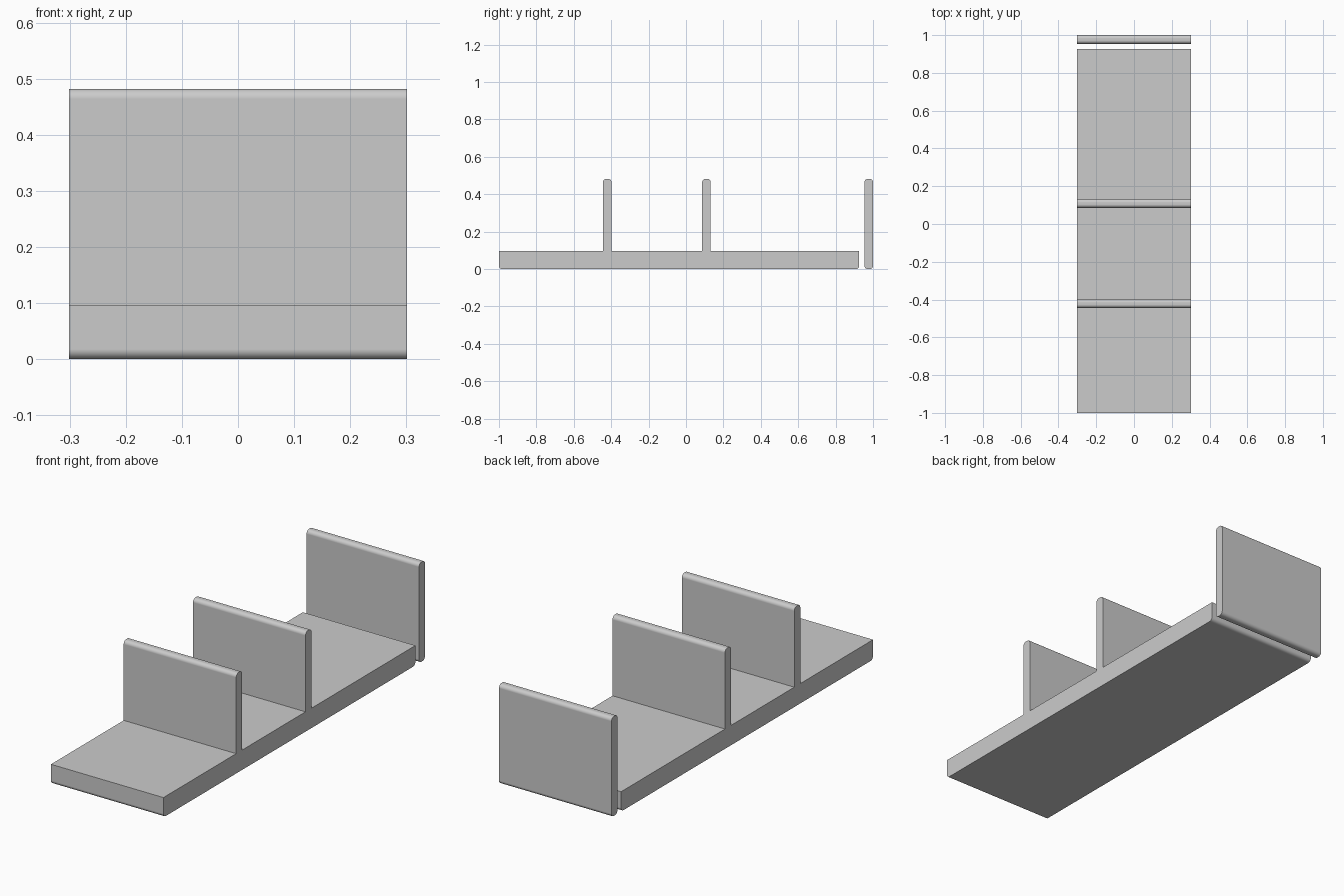
import bpy, bmesh, math
from mathutils import Vector

if "Cube" in bpy.data.objects:
    bpy.data.objects.remove(bpy.data.objects["Cube"])

HALF_WIDTH = 0.301
HEIGHT = 0.482
BASE_TOP = 0.096
THICK = 0.046
RADIUS = 0.018
STEPS = 10

grey = bpy.data.materials.new("light grey")
grey.use_nodes = True
grey.diffuse_color = (0.6, 0.6, 0.6, 1)
grey.node_tree.nodes["Principled BSDF"].inputs["Base Color"].default_value = (0.6, 0.6, 0.6, 1)


def fillet(points):
    """Turn (y, z, rounded) right-angle corners into an outline with arcs."""
    outline = []
    for i, (y, z, rounded) in enumerate(points):
        corner = Vector((y, z))
        if not rounded:
            outline.append(corner)
            continue
        before = (Vector(points[i - 1][:2]) - corner).normalized() * RADIUS
        after = (Vector(points[(i + 1) % len(points)][:2]) - corner).normalized() * RADIUS
        for s in range(STEPS + 1):
            a = math.pi / 2 * s / STEPS
            outline.append(corner + before * (1 - math.sin(a)) + after * (1 - math.cos(a)))
    return outline


def extrude_profile(name, points):
    """Sweep a side outline across the full width."""
    bm = bmesh.new()
    face = bm.faces.new([bm.verts.new((-HALF_WIDTH, p.x, p.y)) for p in fillet(points)])
    swept = bmesh.ops.extrude_face_region(bm, geom=[face], use_keep_orig=True)
    verts = [g for g in swept["geom"] if isinstance(g, bmesh.types.BMVert)]
    bmesh.ops.translate(bm, verts=verts, vec=(2 * HALF_WIDTH, 0, 0))
    bmesh.ops.recalc_face_normals(bm, faces=bm.faces)
    mesh = bpy.data.meshes.new(name)
    bm.to_mesh(mesh)
    bm.free()
    mesh.materials.append(grey)
    obj = bpy.data.objects.new(name, mesh)
    bpy.context.collection.objects.link(obj)
    bpy.ops.object.select_all(action="DESELECT")
    obj.select_set(True)
    bpy.context.view_layer.objects.active = obj
    bpy.ops.object.shade_smooth_by_angle(angle=math.radians(30))
    obj.modifiers.new("flat_sides", "WEIGHTED_NORMAL").keep_sharp = True
    return obj


# Base with its two upright dividers, in one piece
profile = [(-1, BASE_TOP, False), (-1, 0, True), (0.926, 0, True), (0.926, BASE_TOP, False)]
for y in (0.109, -0.421):
    back, front = y + THICK / 2, y - THICK / 2
    profile += [(back, BASE_TOP, False), (back, HEIGHT, True),
                (front, HEIGHT, True), (front, BASE_TOP, False)]
extrude_profile("base_with_dividers", profile)

# Separate end panel, rounded on all four long edges
extrude_profile("end_panel", [(1 - THICK, 0, True), (1, 0, True),
                              (1, HEIGHT, True), (1 - THICK, HEIGHT, True)])
